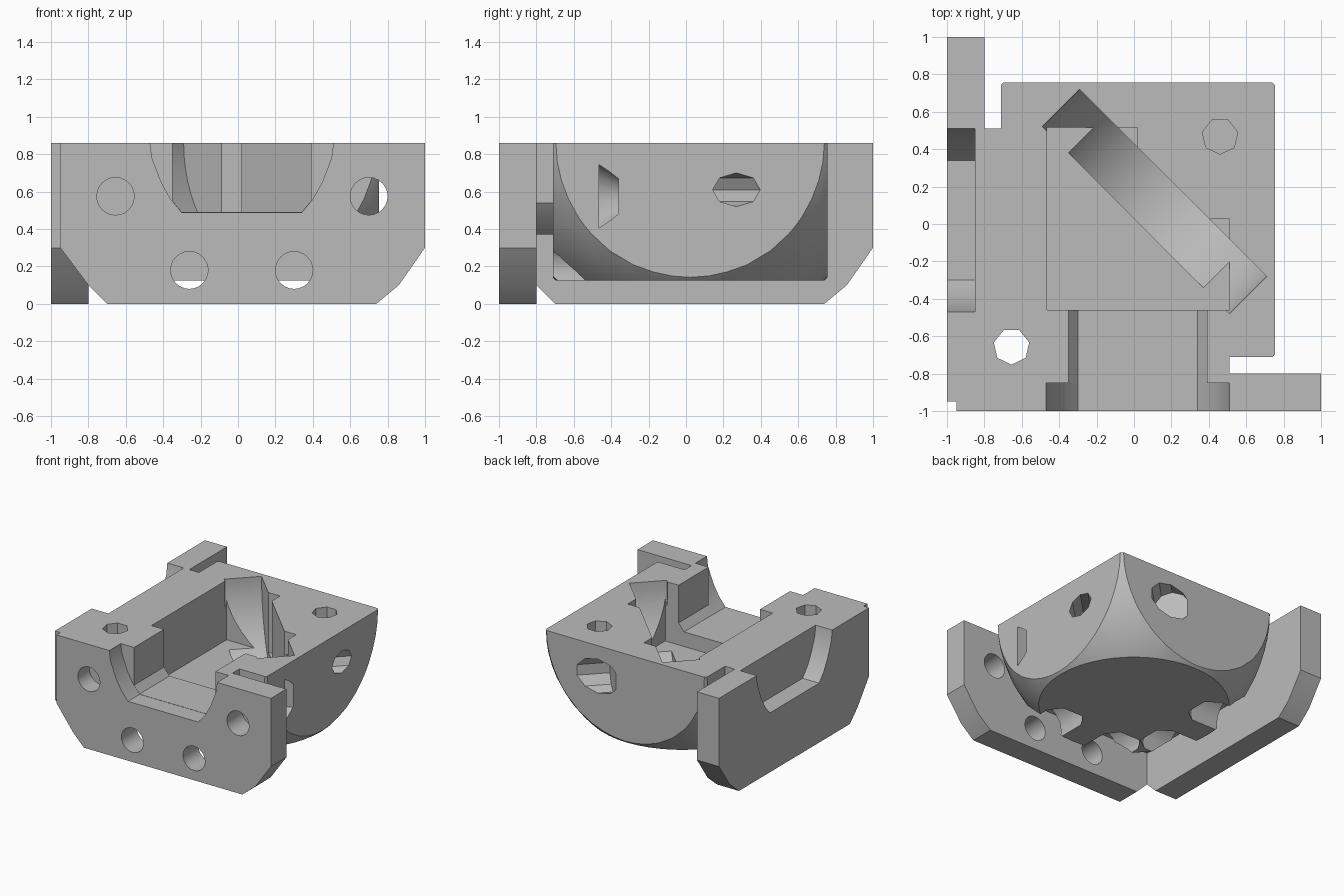
import bpy, bmesh, math
from mathutils import Vector, Matrix

cube = bpy.data.objects.get("Cube")
if cube:
    bpy.data.objects.remove(cube, do_unlink=True)

TOP = 0.86      # finished top
OVER = 0.97     # working height, trimmed at the end
SWAP = Matrix(((0, 1, 0, 0), (1, 0, 0, 0), (0, 0, 1, 0), (0, 0, 0, 1)))

grey = bpy.data.materials.new("plain grey")
grey.use_nodes = True
grey.diffuse_color = (0.5, 0.5, 0.5, 1)
grey.node_tree.nodes["Principled BSDF"].inputs["Base Color"].default_value = (0.5, 0.5, 0.5, 1)


def finish(bm, name, swap=False):
    if swap:
        bm.transform(SWAP)
    bmesh.ops.recalc_face_normals(bm, faces=bm.faces)
    mesh = bpy.data.meshes.new(name)
    bm.to_mesh(mesh)
    bm.free()
    mesh.materials.append(grey)
    ob = bpy.data.objects.new(name, mesh)
    bpy.context.collection.objects.link(ob)
    return ob


def box(name, lo, hi, swap=False):
    bm = bmesh.new()
    bmesh.ops.create_cube(bm, size=1)
    lo, hi = Vector(lo), Vector(hi)
    for v in bm.verts:
        v.co = Vector([lo[i] + (v.co[i] + 0.5) * (hi[i] - lo[i]) for i in range(3)])
    return finish(bm, name, swap)


def prism(name, pts, start, end, swap=False, upright=True):
    """Extrude an x-z profile along y, or an x-y outline along z."""
    bm = bmesh.new()
    place = (lambda a, b: (a, start, b)) if upright else (lambda a, b: (a, b, start))
    face = bm.faces.new([bm.verts.new(place(*p)) for p in pts])
    ext = bmesh.ops.extrude_face_region(bm, geom=[face])
    move = (0, end - start, 0) if upright else (0, 0, end - start)
    bmesh.ops.translate(bm, vec=move, verts=[v for v in ext["geom"] if isinstance(v, bmesh.types.BMVert)])
    return finish(bm, name, swap)


def drill(name, a, b, r, sides=24, r2=None, swap=False):
    a, b = Vector(a), Vector(b)
    bm = bmesh.new()
    bmesh.ops.create_cone(bm, cap_ends=True, segments=sides, radius1=r,
                          radius2=r if r2 is None else r2, depth=(b - a).length)
    rot = (b - a).to_track_quat("Z", "Y").to_matrix().to_4x4()
    bm.transform(Matrix.Translation((a + b) / 2) @ rot)
    return finish(bm, name, swap)


def combine(target, tool, op):
    mod = target.modifiers.new(op, "BOOLEAN")
    mod.operation, mod.solver, mod.object = op, "EXACT", tool
    bpy.ops.object.select_all(action="DESELECT")
    bpy.context.view_layer.objects.active = target
    target.select_set(True)
    bpy.ops.object.modifier_apply(modifier=mod.name)
    bpy.data.objects.remove(tool, do_unlink=True)


# Rounded block: a box trimmed by a sphere
body = box("corner_bracket", (-0.712, -0.71, 0.125), (0.755, 0.757, OVER))
bm = bmesh.new()
bmesh.ops.create_uvsphere(bm, u_segments=48, v_segments=32, radius=1.028)
bm.transform(Matrix.Translation((0.02, 0.022, TOP)))
combine(body, finish(bm, "trim_sphere"), "INTERSECT")

# Profiles shared by the two sides
plate = [(-0.95, OVER), (-0.95, 0.3), (-0.8, 0.1), (-0.7, 0),
         (0.74, 0), (0.86, 0.1), (1, 0.3), (1, OVER)]
neck = [(-0.93, OVER), (-0.93, 0.37), (0.34, 0.37), (0.45, 0.46), (0.51, 0.54), (0.51, OVER)]
side = [(0.49, OVER), (0.49, TOP), (0.48, 0.78), (0.43, 0.65), (0.38, 0.56), (0.32, 0.488)]
mouth = [(0.02 + x, z) for x, z in side] + [(0.02 - x, z) for x, z in reversed(side)]
channel = [(-0.35, OVER), (-0.35, 0.55), (-0.3, 0.49), (0.34, 0.49), (0.39, 0.55), (0.39, OVER)]

# Plates and the necks that join them to the block
for swap in (False, True):
    combine(body, prism("plate", plate, -1, -0.8, swap), "UNION")
    combine(body, prism("neck", neck, -0.93, -0.62, swap), "UNION")

cuts = []
for swap in (False, True):
    # Wide mouth in the plate, narrower channel behind it
    cuts.append(prism("mouth", mouth, -1.1, -0.85, swap))
    cuts.append(prism("channel", channel, -0.9, -0.4, swap))
    # Screw holes with round-ended clearance in the block
    for x, z in ((0.7, 0.575), (-0.26, 0.18), (0.3, 0.18)):
        cuts.append(drill("screw_hole", (x, -1.1, z), (x, -0.75, z), 0.1, swap=swap))
        cuts.append(drill("clearance", (x, -0.799, z), (x, -0.46, z), 0.18, 16, swap=swap))
        cuts.append(drill("clearance_end", (x, -0.465, z), (x, -0.36, z), 0.18, 16, 0.11, swap))
    cuts.append(drill("blind_hole", (-0.655, -1.1, 0.575), (-0.655, -0.85, 0.575), 0.1, swap=swap))
    # Slanted bolt holes through the outer walls
    cuts.append(drill("bolt_hole", (0.44, -0.045, 0.61), (0.9, 0.415, 0.61), 0.09, 8, swap=swap))
    cuts.append(drill("bolt_head", (0.675, 0.19, 0.61), (0.98, 0.495, 0.61), 0.14, 10, swap=swap))

# Central pocket and diagonal disc slot
pocket = [(-0.465, -0.46), (0.51, -0.46), (0.51, 0.028), (0.02, 0.028), (0.02, 0.517), (-0.465, 0.517)]
cuts.append(prism("pocket", pocket, 0.37, 1.1, upright=False))
cuts.append(drill("disc_slot", (0.01, 0.02, TOP), (0.21, 0.22, TOP), 0.708, 64))

# Vertical holes
cuts.append(drill("top_hole", (0.46, 0.47, 0.5), (0.46, 0.47, 1.1), 0.097, 7))
cuts.append(drill("corner_hole", (-0.655, -0.655, -0.1), (-0.655, -0.655, 1.1), 0.097, 7))

# Level the top
cuts.append(box("top_trim", (-2, -2, TOP), (2, 2, 3)))
for cut in cuts:
    combine(body, cut, "DIFFERENCE")

bpy.ops.object.select_all(action="DESELECT")
body.select_set(True)
bpy.context.view_layer.objects.active = body
bpy.ops.object.shade_smooth_by_angle(angle=math.radians(28))
